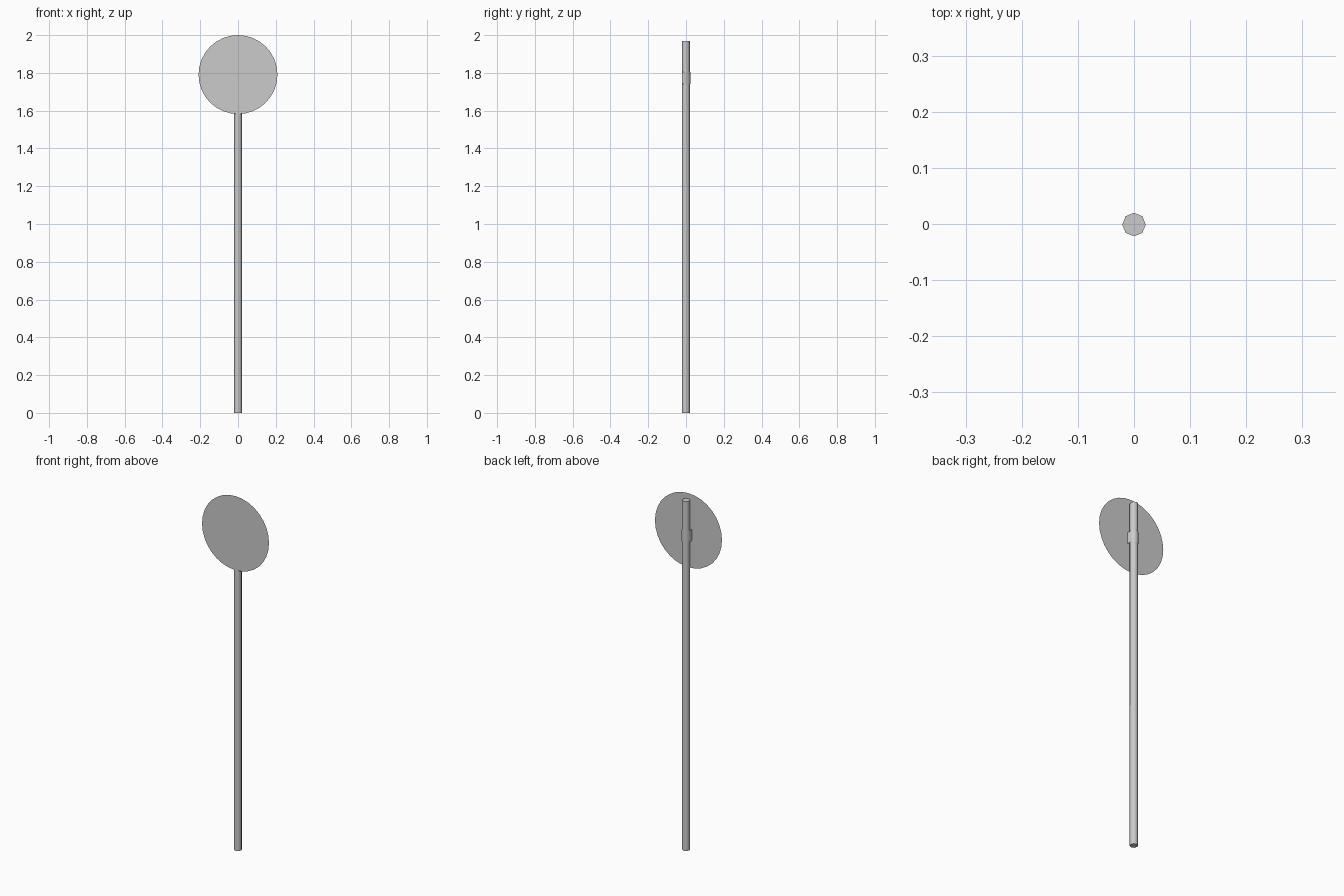
import bpy, bmesh, math

if "Cube" in bpy.data.objects:
    bpy.data.objects.remove(bpy.data.objects["Cube"])

def make(name, build, smooth=True):
    bm = bmesh.new()
    build(bm)
    me = bpy.data.meshes.new(name)
    bm.to_mesh(me)
    bm.free()
    ob = bpy.data.objects.new(name, me)
    bpy.context.collection.objects.link(ob)
    if smooth:
        bpy.ops.object.select_all(action='DESELECT')
        bpy.context.view_layer.objects.active = ob
        ob.select_set(True)
        bpy.ops.object.shade_smooth_by_angle(angle=math.radians(50))
    return ob

CY = -0.001      # pole axis in y
FRONT = -0.022   # plane of the sign face

# Eight-sided pole
def pole(bm):
    bmesh.ops.create_cone(bm, cap_ends=True, segments=8, radius1=0.021,
                          radius2=0.021, depth=1.97)
    bmesh.ops.translate(bm, verts=bm.verts, vec=(0, CY, 0.985))
make("pole", pole)

# Thin round sign face
def disc(bm):
    r = 0.209
    bm.faces.new([bm.verts.new((r * math.cos(a), FRONT, 1.791 + r * math.sin(a)))
                  for a in (math.tau * i / 32 for i in range(32))])
make("sign_disc", disc, False)

# U-shaped strap that holds the disc to the pole
def strap(bm):
    r = 0.0235
    path = [(r, FRONT)]
    path += [(r * math.cos(math.pi * i / 4), CY + r * math.sin(math.pi * i / 4))
             for i in range(5)]
    path += [(-r, FRONT)]
    rows = [[bm.verts.new((x, y, z)) for x, y in path] for z in (1.74, 1.804)]
    for i in range(len(path) - 1):
        bm.faces.new((rows[0][i], rows[0][i + 1], rows[1][i + 1], rows[1][i]))
make("mounting_strap", strap)
